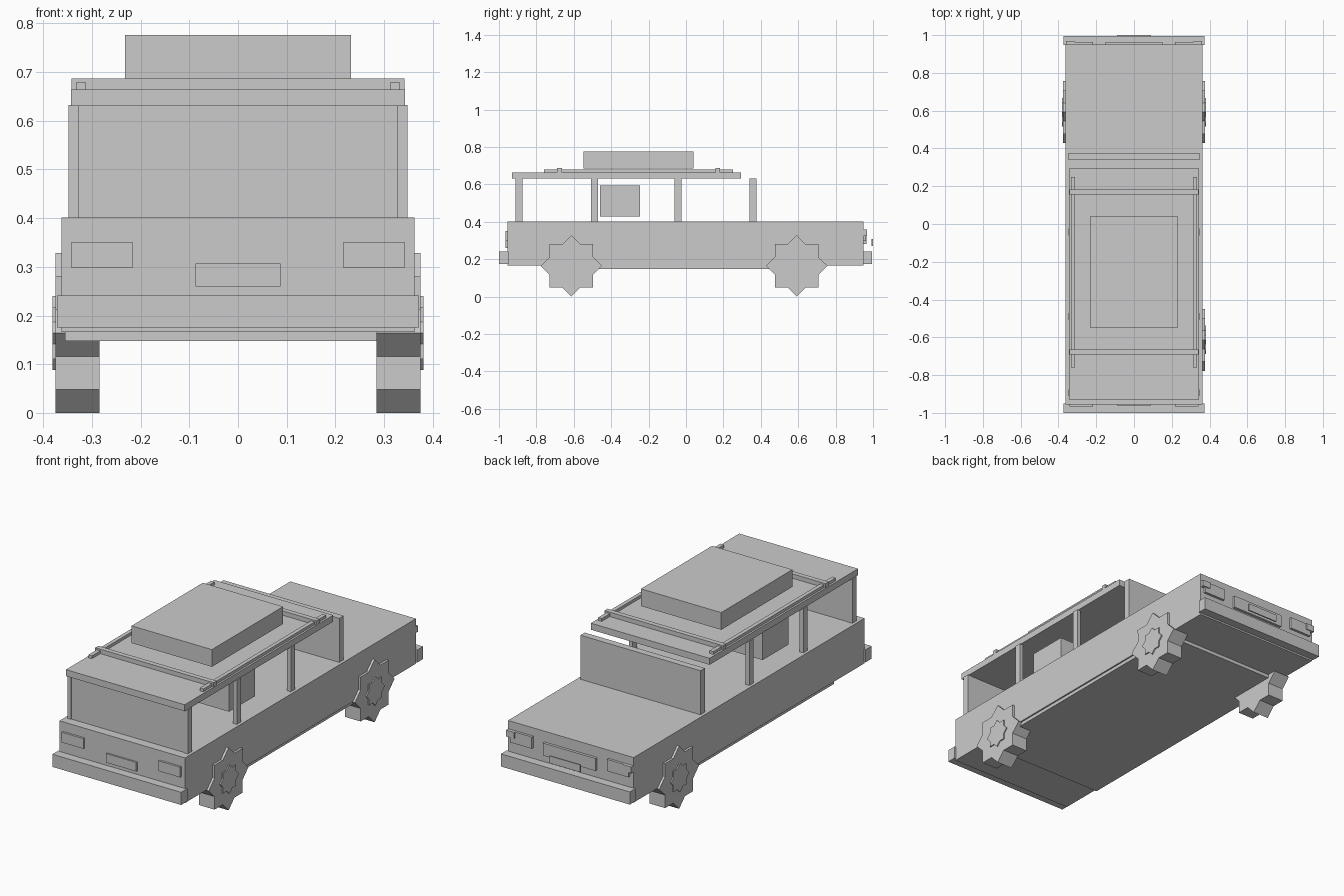
import bpy, bmesh
from math import cos, sin, pi
from mathutils import Vector

if "Cube" in bpy.data.objects:
    bpy.data.objects.remove(bpy.data.objects["Cube"])


def finish(name, bm):
    bmesh.ops.recalc_face_normals(bm, faces=bm.faces)
    mesh = bpy.data.meshes.new(name)
    bm.to_mesh(mesh)
    bm.free()
    obj = bpy.data.objects.new(name, mesh)
    bpy.context.collection.objects.link(obj)
    return obj


def box(name, x, y, z):
    """Box from (min, max) ranges."""
    bm = bmesh.new()
    bmesh.ops.create_cube(bm, size=1)
    for v in bm.verts:
        v.co = Vector([(r[0] + r[1]) / 2 + c * (r[1] - r[0])
                       for c, r in zip(v.co, (x, y, z))])
    return finish(name, bm)


def wide(name, half, y, z):
    return box(name, (-half, half), y, z)


def pair(name, x0, x1, y, z):
    box(name + "_right", (x0, x1), y, z)
    box(name + "_left", (-x1, -x0), y, z)


def star(name, radius, x0, x1, y, z):
    """Eight-pointed star prism along x."""
    bm = bmesh.new()
    ring = []
    for i in range(16):
        r = radius if i % 2 == 0 else radius * 0.765
        a = i * pi / 8
        ring.append(bm.verts.new((x0, y + r * cos(a), z + r * sin(a))))
    face = bm.faces.new(ring)
    ext = bmesh.ops.extrude_face_region(bm, geom=[face])
    verts = [g for g in ext["geom"] if isinstance(g, bmesh.types.BMVert)]
    bmesh.ops.translate(bm, verts=verts, vec=(x1 - x0, 0, 0))
    return finish(name, bm)


# Lower body, sill and bumpers
wide("body", 0.363, (-0.955, 0.95), (0.166, 0.401))
wide("sill", 0.355, (-0.715, 0.705), (0.148, 0.172))
wide("bumper_tail", 0.372, (-1.0, -0.95), (0.175, 0.241))
wide("bumper_nose", 0.372, (0.947, 0.995), (0.175, 0.241))

# Tail details
pair("tail_light", 0.217, 0.342, (-0.966, -0.953), (0.298, 0.351))
wide("tail_plate", 0.087, (-0.964, -0.953), (0.26, 0.307))

# Nose details
pair("headlight", 0.217, 0.342, (0.945, 0.963), (0.297, 0.358))
pair("turn_signal", 0.315, 0.361, (0.945, 0.968), (0.325, 0.358))
wide("grille", 0.152, (0.945, 0.964), (0.28, 0.345))
wide("nose_plate", 0.089, (0.993, 1.0), (0.27, 0.308))

# Cabin panels, pillars and bench
wide("tail_window", 0.345, (-0.907, -0.877), (0.4, 0.631))
wide("windshield", 0.347, (0.34, 0.376), (0.4, 0.631))
for i, y in enumerate((-0.893, -0.489, -0.043)):
    pair(f"pillar_{i}", 0.327, 0.348, (y - 0.018, y + 0.018), (0.4, 0.632))
wide("bench_back", 0.27, (-0.459, -0.247), (0.428, 0.595))

# Roof, rack and cargo
wide("roof", 0.343, (-0.93, 0.295), (0.63, 0.664))
pair("rack_rail", 0.312, 0.333, (-0.76, 0.25), (0.662, 0.679))
for name, y in (("tail", -0.677), ("nose", 0.17)):
    wide("rack_crossbar_" + name, 0.342, (y - 0.013, y + 0.013), (0.664, 0.687))
wide("roof_cargo", 0.232, (-0.547, 0.041), (0.686, 0.776))

# Three star-shaped wheels with hubs
for name, side, y in (("right_tail", 1, -0.613), ("right_nose", 1, 0.592),
                      ("left_nose", -1, 0.592)):
    star("wheel_" + name, 0.164, side * 0.284, side * 0.375, y, 0.164)
    star("hub_" + name, 0.076, side * 0.37, side * 0.381, y, 0.164)
